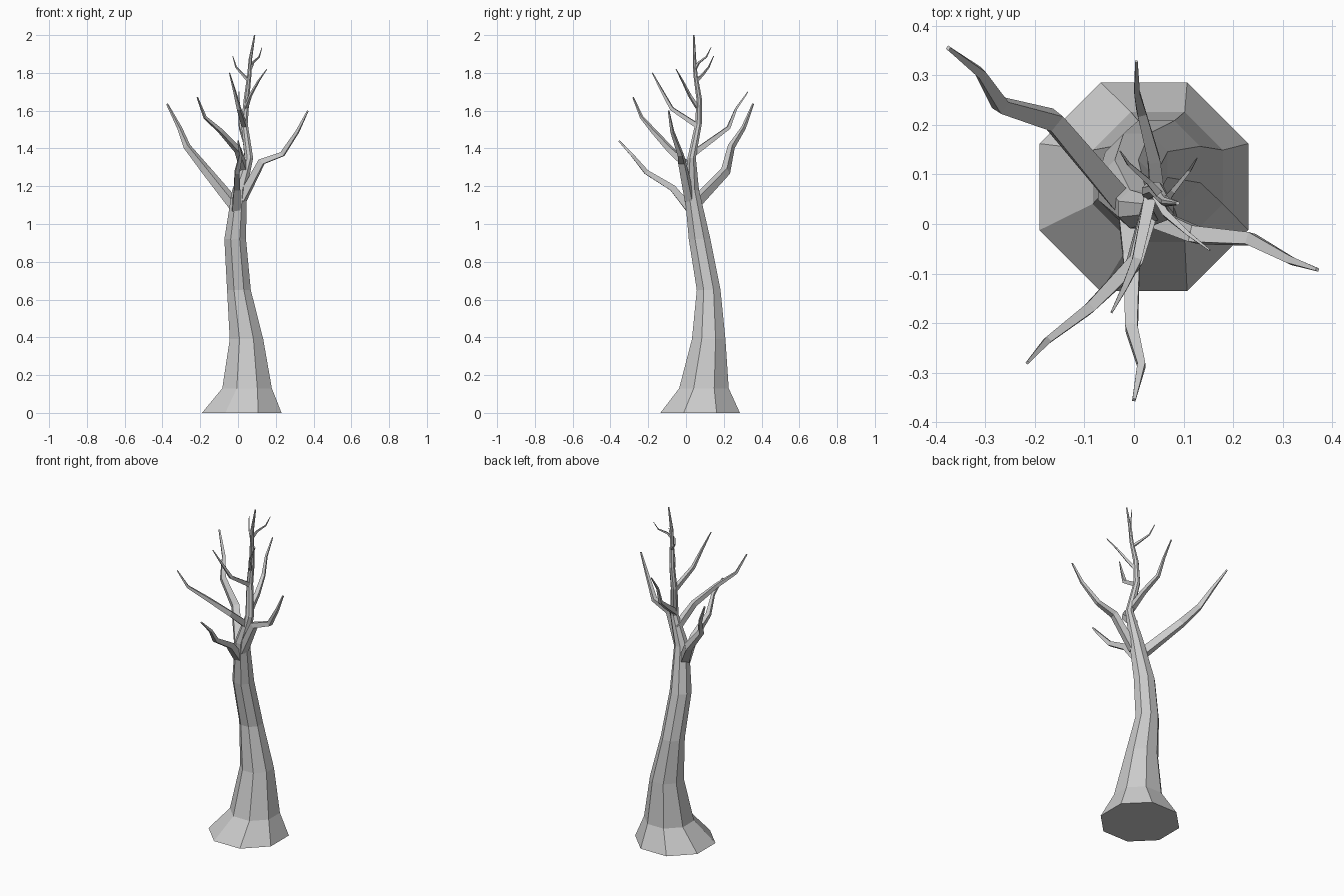
import bpy, bmesh, math
from mathutils import Vector

cube = bpy.data.objects.get("Cube")
if cube:
    bpy.data.objects.remove(cube)

# One plain bark colour
bark = bpy.data.materials.new("grey_bark")
bark.use_nodes = True
COLOUR = (0.6, 0.6, 0.6, 1)
bark.diffuse_color = COLOUR
bark.node_tree.nodes["Principled BSDF"].inputs["Base Color"].default_value = COLOUR


def limb(name, path, radii, sides, level=False):
    """Faceted tube along a path; level keeps every ring horizontal."""
    points = [Vector(p) for p in path]
    bm = bmesh.new()
    rings = []
    for i, (p, r) in enumerate(zip(points, radii)):
        if level:
            u, v = Vector((1, 0, 0)), Vector((0, 1, 0))
        else:
            ahead = points[min(i + 1, len(points) - 1)]
            behind = points[max(i - 1, 0)]
            t = (ahead - behind).normalized()
            side = Vector((-t.y, t.x, 0)).normalized()
            u, v = side, t.cross(side)
        ring = []
        for k in range(sides):
            a = math.tau * (k + 0.5) / sides
            ring.append(bm.verts.new(p + r * (math.cos(a) * u + math.sin(a) * v)))
        rings.append(ring)
    for low, high in zip(rings, rings[1:]):
        for k in range(sides):
            n = (k + 1) % sides
            bm.faces.new((low[k], low[n], high[n], high[k]))
    bm.faces.new(rings[0][::-1])
    bm.faces.new(rings[-1])
    bmesh.ops.recalc_face_normals(bm, faces=bm.faces)
    mesh = bpy.data.meshes.new(name)
    bm.to_mesh(mesh)
    bm.free()
    mesh.materials.append(bark)
    obj = bpy.data.objects.new(name, mesh)
    bpy.context.collection.objects.link(obj)
    return obj


# Trunk: flared foot, leaning and tapering to the crown tip
limb("trunk",
     [(.02, .075, 0), (.048, .095, .13), (.045, .12, .39), (.005, .12, .65),
      (-.015, .072, .92), (.008, .03, 1.18), (.058, .03, 1.35), (.034, .066, 1.53),
      (.045, .07, 1.66), (.06, .05, 1.79), (.065, .045, 1.87), (.088, .042, 2)],
     [.228, .142, .096, .068, .062, .042, .024, .019, .016, .012, .01, .004],
     8, level=True)

# Branches: name, base radius, path from trunk to tip
branches = [
    ("back_right_branch", .034, [(-.01, .03, 1.09), (-.165, .21, 1.28), (-.27, .24, 1.41),
                                 (-.31, .305, 1.51), (-.375, .355, 1.635)]),
    ("left_branch", .03, [(.02, .02, 1.13), (.125, -.022, 1.33), (.235, -.03, 1.37),
                          (.315, -.073, 1.49), (.37, -.092, 1.6)]),
    ("front_right_branch", .026, [(.035, .04, 1.28), (0, -.08, 1.39), (-.09, -.17, 1.49),
                                  (-.175, -.235, 1.565), (-.215, -.28, 1.67)]),
    ("front_branch", .03, [(-.01, .02, 1.08), (-.005, -.07, 1.19), (-.005, -.21, 1.275),
                           (.015, -.285, 1.365), (0, -.355, 1.44)]),
    ("back_branch", .022, [(.05, .035, 1.37), (.04, .13, 1.44), (.015, .225, 1.51),
                           (.006, .265, 1.61), (.005, .328, 1.7)]),
    ("upper_front_branch", .018, [(.034, .06, 1.52), (.005, -.075, 1.61),
                                  (-.02, -.13, 1.71), (-.045, -.178, 1.8)]),
    ("upper_left_twig", .013, [(.04, .066, 1.61), (.065, .02, 1.68),
                               (.11, -.02, 1.76), (.153, -.053, 1.82)]),
    ("upper_right_twig", .011, [(.056, .055, 1.76), (.03, .085, 1.787),
                                (-.01, .12, 1.83), (-.028, .147, 1.89)]),
    ("top_twig", .01, [(.063, .047, 1.82), (.08, .068, 1.855),
                       (.112, .108, 1.885), (.127, .133, 1.935)]),
]
for name, radius, path in branches:
    last = len(path) - 1
    limb(name, path, [radius * (1 - .84 * i / last) for i in range(last + 1)], 4)
